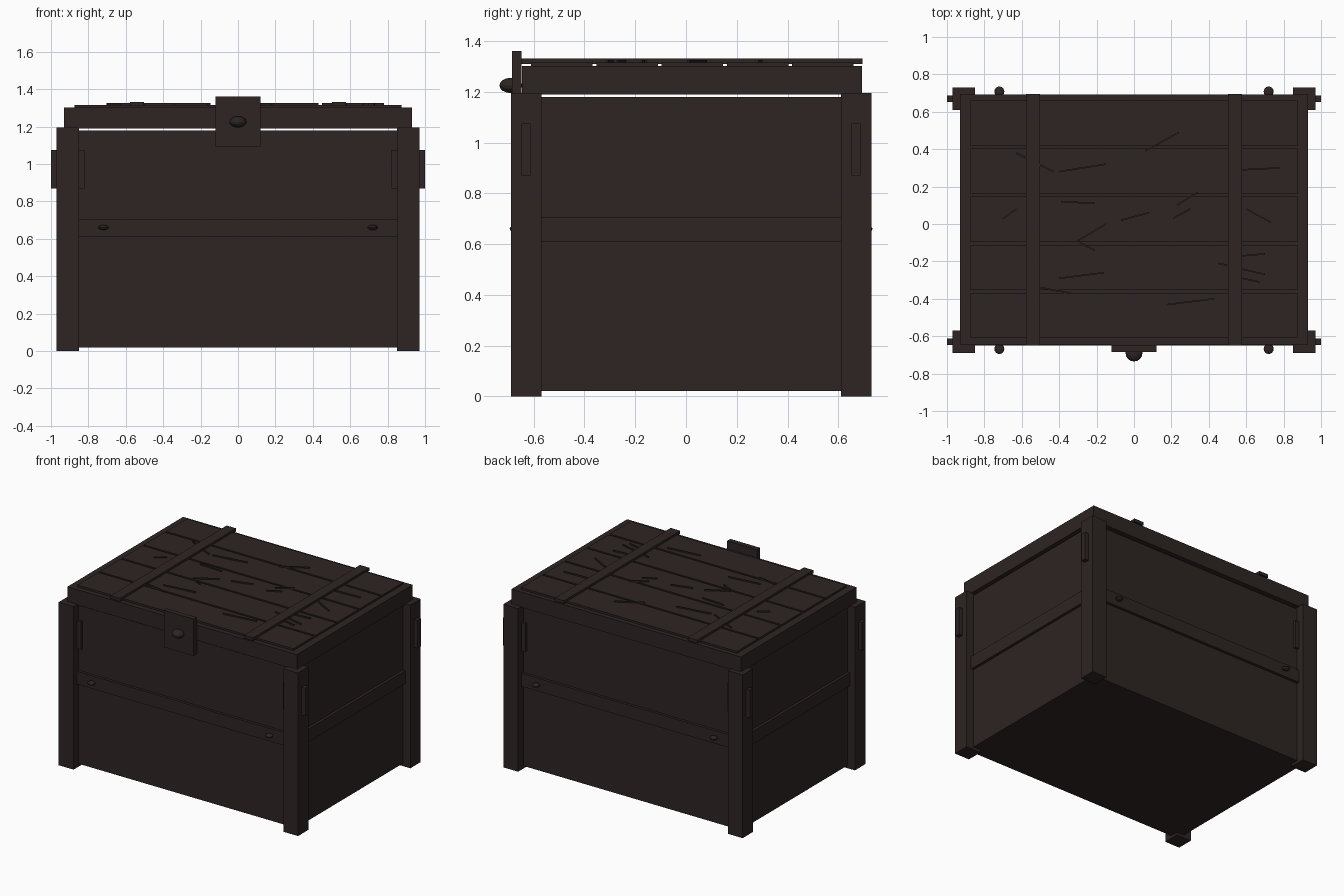
import bpy
from math import atan2, hypot
from mathutils import Vector

cube = bpy.data.objects.get("Cube")
if cube:
    bpy.data.objects.remove(cube, do_unlink=True)

CY = 0.02  # the chest body sits slightly behind the origin to allow for the lock

dark_wood = bpy.data.materials.new("dark_brown")
dark_wood.use_nodes = True
colour = (0.027, 0.018, 0.017, 1)
dark_wood.diffuse_color = colour
shader = dark_wood.node_tree.nodes["Principled BSDF"]
shader.inputs["Base Color"].default_value = colour
shader.inputs["Roughness"].default_value = 0.8


def finish(name):
    obj = bpy.context.object
    obj.name = name
    obj.data.materials.append(dark_wood)
    return obj


def box(name, low, high, turn=0):
    low, high = Vector(low), Vector(high)
    bpy.ops.mesh.primitive_cube_add(size=1, location=(low + high) / 2, rotation=(0, 0, turn))
    obj = finish(name)
    obj.scale = high - low
    return obj


def centred_box(name, x, y, half_x, half_y, bottom, top):
    return box(name, (x - half_x, y - half_y, bottom), (x + half_x, y + half_y, top))


def stud(name, location, radius, half_height):
    bpy.ops.mesh.primitive_uv_sphere_add(segments=16, ring_count=8, radius=radius, location=location)
    obj = finish(name)
    obj.scale.z = half_height / radius
    return obj


# Body and the band round its middle
centred_box("chest_body", 0, CY, 0.91, 0.65, 0.02, 1.18)
centred_box("middle_band", 0, CY, 0.93, 0.67, 0.61, 0.705)

# Corner posts with a peg through each, and band rivets
for side, x in (("right", -1), ("left", 1)):
    for end, y in (("front", -1), ("back", 1)):
        place = f"{end}_{side}"
        centred_box(f"{place}_post", 0.91 * x, CY + 0.65 * y, 0.06, 0.06, 0, 1.195)
        centred_box(f"{place}_peg", 0.91 * x, CY + 0.65 * y, 0.09, 0.018, 0.87, 1.075)
        stud(f"{place}_rivet", (0.72 * x, CY + 0.688 * y, 0.66), 0.027, 0.014)

# Lid with five planks and two straps
centred_box("lid", 0, 0.023, 0.93, 0.67, 1.19, 1.302)
for i in range(5):
    centred_box(f"lid_plank_{i + 1}", 0, 0.025 + 0.257 * (i - 2), 0.875, 0.121, 1.3, 1.316)
for side, x in (("right", -1), ("left", 1)):
    centred_box(f"{side}_strap", 0.54 * x, 0.023, 0.038, 0.672, 1.309, 1.332)

# Lock plate and knob
box("lock_plate", (-0.12, -0.685, 1.09), (0.12, -0.648, 1.36))
stud("lock_knob", (0, -0.69, 1.225), 0.045, 0.03)

# Raised splinters on the lid, given by their two ends
splinters = [
    (-.63, .38, -.43, .28), (-.4, .28, -.15, .32), (.06, .39, .24, .49),
    (-.39, .12, -.21, .11), (-.7, .03, -.63, .08), (-.3, -.09, -.15, 0),
    (-.29, -.1, -.21, -.14), (-.07, .02, .08, .06), (.21, .03, .3, .08),
    (.23, .1, .34, .17), (.58, .29, .78, .3), (.6, .08, .73, .01),
    (-.4, -.29, -.16, -.26), (-.5, -.34, -.34, -.37), (.18, -.43, .43, -.4),
    (.45, -.21, .7, -.27), (.58, -.17, .7, -.16), (.58, -.29, .67, -.31),
]
for i, (x1, y1, x2, y2) in enumerate(splinters):
    x, y, half = (x1 + x2) / 2, (y1 + y2) / 2, hypot(x2 - x1, y2 - y1) / 2
    chip = centred_box(f"splinter_{i + 1}", x, y, half, 0.004, 1.312, 1.325)
    chip.rotation_euler.z = atan2(y2 - y1, x2 - x1)
